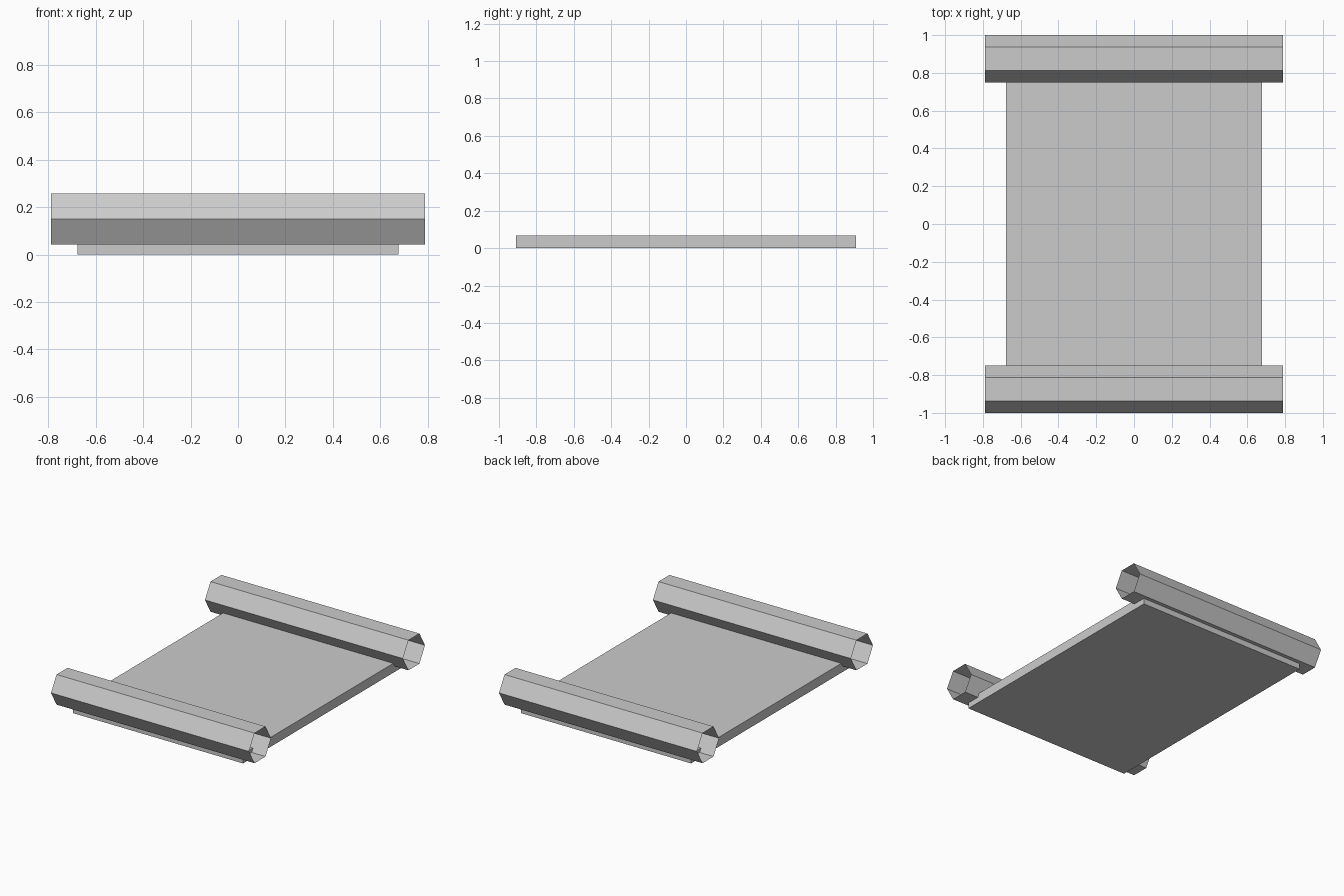
import bpy
import math

cube = bpy.data.objects.get("Cube")
if cube:
    bpy.data.objects.remove(cube, do_unlink=True)

# One plain grey for everything
GREY = (0.6, 0.6, 0.6, 1.0)
grey = bpy.data.materials.new("light grey")
grey.use_nodes = True
grey.diffuse_color = GREY
grey.node_tree.nodes["Principled BSDF"].inputs["Base Color"].default_value = GREY


def finish(name):
    """Name the active object, bake its transform and colour it."""
    obj = bpy.context.object
    obj.name = name
    bpy.ops.object.transform_apply(location=False, rotation=True, scale=True)
    obj.data.materials.append(grey)
    return obj


# Flat sheet lying on the ground
bpy.ops.mesh.primitive_cube_add(size=1, location=(0, 0, 0.034))
bpy.context.object.scale = (1.355, 1.82, 0.068)
finish("sheet")

# Open six-sided rolls along the front and back ends, flat side up
for name, y in (("front_roll", -0.875), ("back_roll", 0.875)):
    bpy.ops.mesh.primitive_cylinder_add(
        vertices=6, radius=0.125, depth=1.576, end_fill_type='NOTHING',
        location=(0, y, 0.15), rotation=(0, math.pi / 2, 0))
    finish(name)
